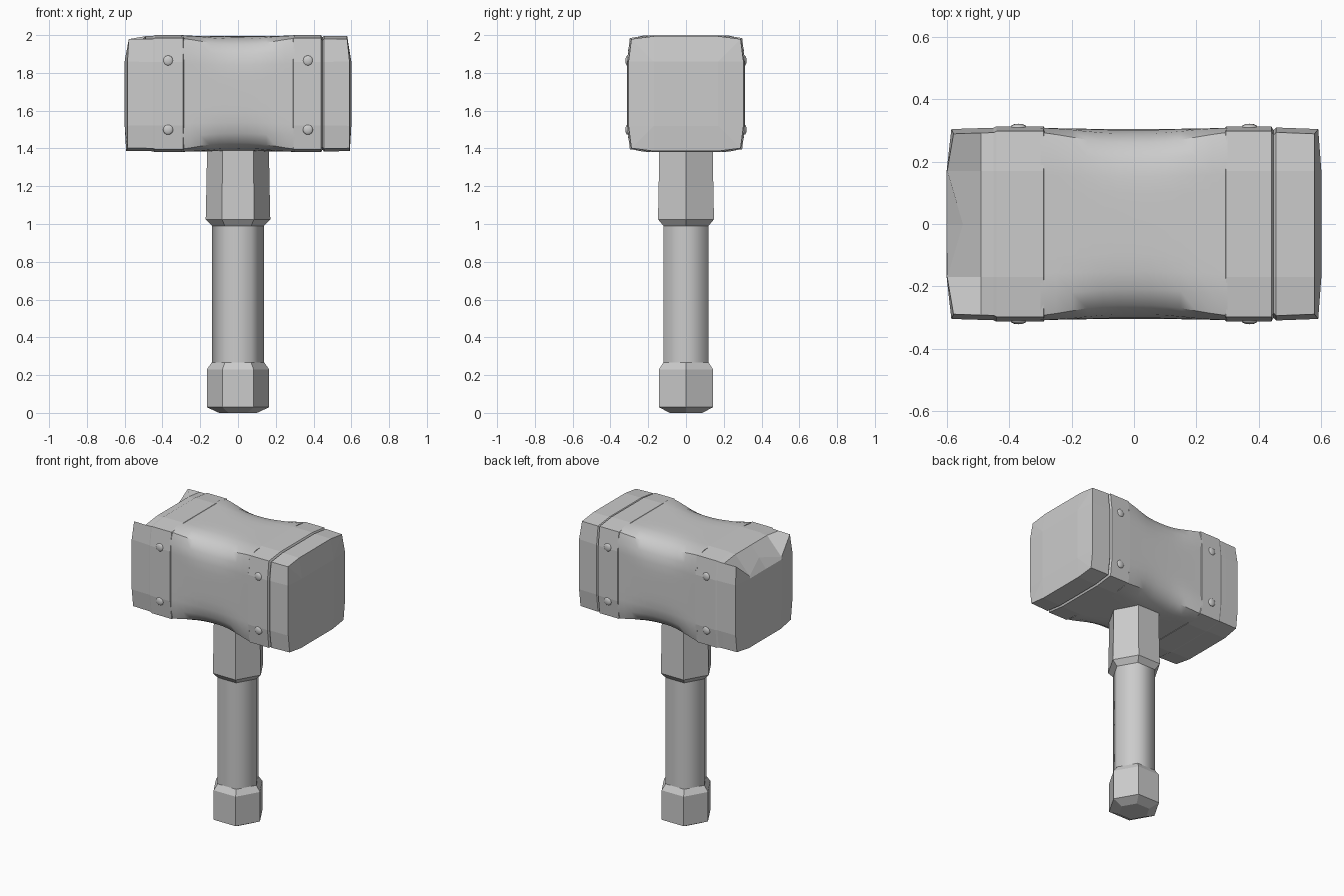
import bpy, bmesh, math

if "Cube" in bpy.data.objects:
    bpy.data.objects.remove(bpy.data.objects["Cube"])

CZ = 1.69  # height of the head's centre line


def loft(name, rings, smooth=None):
    """Skin a list of equal-length closed rings and cap both ends."""
    bm = bmesh.new()
    vr = [[bm.verts.new(p) for p in r] for r in rings]
    n = len(vr[0])
    for a, b in zip(vr, vr[1:]):
        for i in range(n):
            j = (i + 1) % n
            bm.faces.new((a[i], a[j], b[j], b[i]))
    bm.faces.new(vr[0])
    bm.faces.new(vr[-1])
    bmesh.ops.remove_doubles(bm, verts=bm.verts, dist=0.0005)
    bmesh.ops.recalc_face_normals(bm, faces=bm.faces)
    me = bpy.data.meshes.new(name)
    bm.to_mesh(me)
    bm.free()
    ob = bpy.data.objects.new(name, me)
    bpy.context.collection.objects.link(ob)
    if smooth:
        bpy.ops.object.select_all(action='DESELECT')
        ob.select_set(True)
        bpy.context.view_layer.objects.active = ob
        bpy.ops.object.shade_smooth_by_angle(angle=math.radians(smooth))
    return ob


def hexagon(z, r):
    return [(r * math.cos(i * math.pi / 3), r * math.sin(i * math.pi / 3), z) for i in range(6)]


# Handle: hexagonal pommel, softly shaded grip and collar
loft("pommel", [hexagon(z, r) for z, r in
                [(0, .10), (.03, .165), (.23, .165), (.268, .138)]])
loft("grip", [hexagon(z, .138) for z in (.25, .62, 1.01)], smooth=65)
loft("collar", [hexagon(z, r) for z, r in
                [(.99, .138), (1.025, .171), (1.20, .167), (1.45, .163)]])


# Head body: square section whose corners are worn round at the waist
def squircle(x, half, p, n=40):
    ring = []
    for i in range(n):
        a = 2 * math.pi * i / n
        c, s = math.cos(a), math.sin(a)
        r = half / (abs(c) ** p + abs(s) ** p) ** (1 / p)
        ring.append((x, r * c, CZ + r * s))
    return ring


body = []
for i in range(13):
    x = -.30 + .60 * i / 12
    t = min(1, abs(x) / .30) ** 2
    body.append(squircle(x, .304 + .004 * t, 4.4 + 10 * t ** 1.5))
loft("head_body", body, smooth=40)


# Striking caps: slightly bulged square section, raised band, bevelled end
def square(h):
    side = [(-.95 * h, .95 * h), (-.17, h), (0, h), (.17, h)]
    ring = []
    for _ in range(4):
        ring += side
        side = [(v, -u) for u, v in side]
    return ring


def cap(name, sign, bands, chipped):
    rings = [[(sign * x, u, CZ + v * .31 / .313) for u, v in square(h)] for x, h in bands]
    end, inner = [], []
    for u, v in square(.304):
        x, z = .6, v
        if v > .25:
            x = .578
        elif v < -.25:
            x = .592
        if abs(u) > .25:
            x = min(x, .59 if not chipped else .585)
        if chipped and v > .30:  # broken upper edge
            x, z = (.548, .235) if abs(u) < .1 else (.598, .185)
        end.append((sign * x, u, CZ + z))
        clamp = lambda k: max(-.17, min(.17, k))
        inner.append((sign * .6, clamp(u), CZ + clamp(v)))
    return loft(name, rings + [end, inner])


cap("right_cap", 1, [(.29, .306), (.295, .313), (.44, .313), (.447, .300),
                     (.455, .309), (.57, .307)][:5], False)
cap("left_cap", -1, [(.285, .306), (.29, .313), (.44, .313), (.45, .308), (.49, .307)], True)

# Rivets on the front and back of both bands
for sx, xn in ((-1, "left"), (1, "right")):
    for sy, yn in ((-1, "front"), (1, "back")):
        for dz, zn in ((-.19, "lower"), (.175, "upper")):
            bpy.ops.mesh.primitive_uv_sphere_add(segments=12, ring_count=8, radius=.027,
                                                 location=(sx * .37, sy * .309, CZ + dz))
            ob = bpy.context.object
            ob.name = f"rivet_{xn}_{yn}_{zn}"
            ob.scale = (1, .45, 1)
            bpy.ops.object.shade_smooth_by_angle(angle=math.radians(40))
